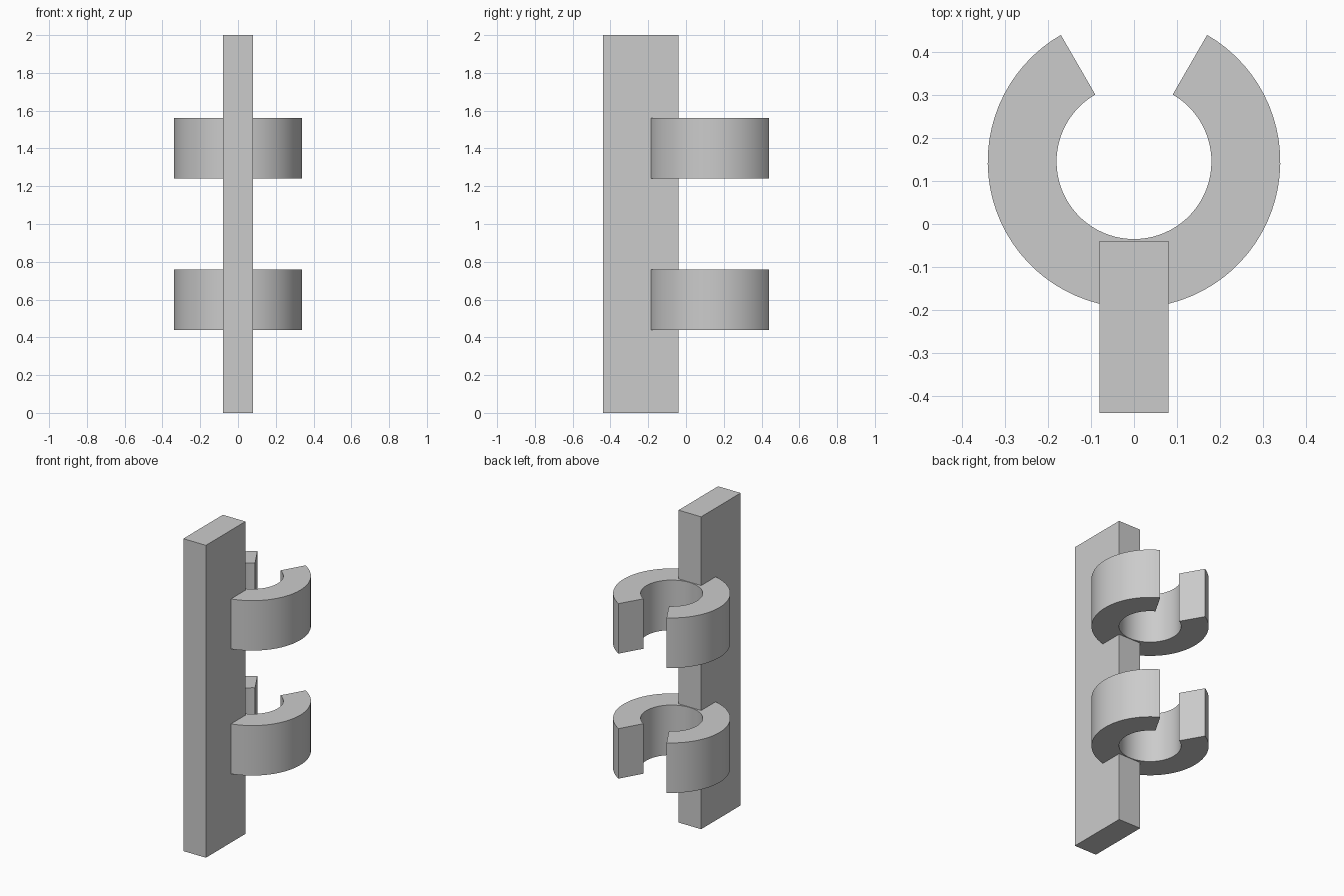
import bpy, bmesh
from math import cos, sin, radians

cube = bpy.data.objects.get("Cube")
if cube:
    bpy.data.objects.remove(cube, do_unlink=True)

GREY = (0.6, 0.6, 0.6, 1)
mat = bpy.data.materials.new("light grey")
mat.use_nodes = True
mat.diffuse_color = GREY
mat.node_tree.nodes["Principled BSDF"].inputs["Base Color"].default_value = GREY


def extrude_outline(name, outline, z0, z1):
    """Solid from a flat outline in plan, between two heights."""
    bm = bmesh.new()
    face = bm.faces.new([bm.verts.new((x, y, z0)) for x, y in outline])
    top = bmesh.ops.extrude_face_region(bm, geom=[face])["geom"]
    verts = [v for v in top if isinstance(v, bmesh.types.BMVert)]
    bmesh.ops.translate(bm, verts=verts, vec=(0, 0, z1 - z0))
    bmesh.ops.recalc_face_normals(bm, faces=bm.faces)
    mesh = bpy.data.meshes.new(name)
    bm.to_mesh(mesh)
    bm.free()
    mesh.materials.append(mat)
    obj = bpy.data.objects.new(name, mesh)
    bpy.context.collection.objects.link(obj)
    return obj


def arc(radius, start, end, steps=64):
    """Points on an arc about the clip centre, angles in degrees."""
    angles = [radians(start + (end - start) * i / steps) for i in range(steps + 1)]
    return [(radius * cos(a), CLIP_Y + radius * sin(a)) for a in angles]


# Upright bar
HALF_W, FRONT, BACK = 0.08, -0.439, -0.039
extrude_outline("upright_bar", [(-HALF_W, FRONT), (HALF_W, FRONT),
                                (HALF_W, BACK), (-HALF_W, BACK)], 0, 2)

# Open ring clips, with a 60 degree gap at the back
CLIP_Y, OUTER, INNER, HEIGHT = 0.145, 0.34, 0.18, 0.32
c_shape = arc(OUTER, 120, 420) + arc(INNER, 420, 120)
for name, z in (("lower_clip", 0.44), ("upper_clip", 1.24)):
    clip = extrude_outline(name, c_shape, z, z + HEIGHT)
    bpy.ops.object.select_all(action="DESELECT")
    clip.select_set(True)
    bpy.context.view_layer.objects.active = clip
    bpy.ops.object.shade_smooth_by_angle(angle=radians(30))
